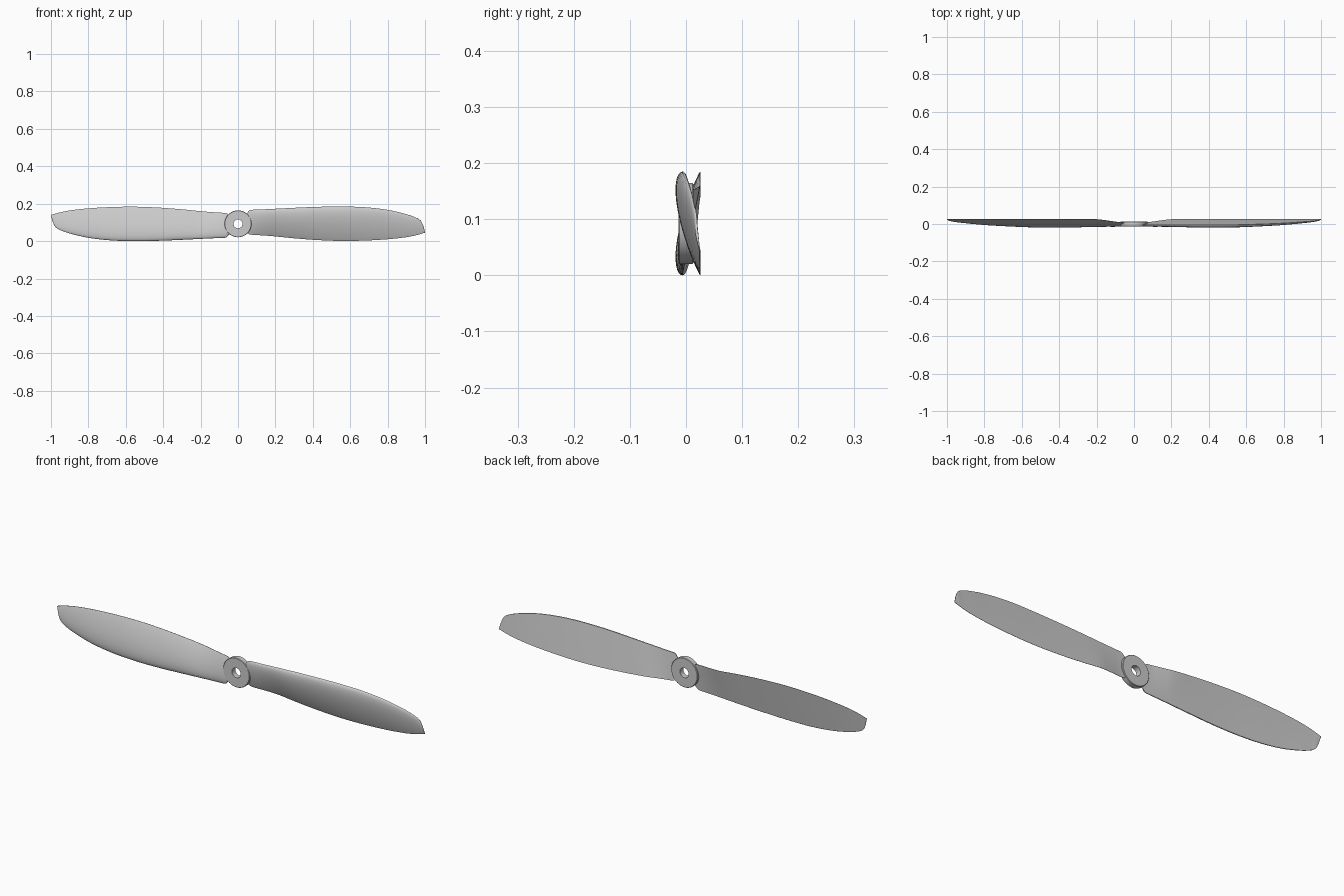
import bpy, bmesh, math

if "Cube" in bpy.data.objects:
    bpy.data.objects.remove(bpy.data.objects["Cube"])

CZ = 0.0925  # height of the rotation axis

# blade stations: x, leading z, trailing z, leading y, trailing y, thickness
STATIONS = [
    (0.040, 0.142, 0.052, -0.003, 0.006, 0.010),
    (0.052, 0.154, 0.042, -0.004, 0.008, 0.012),
    (0.062, 0.165, 0.036, -0.005, 0.009, 0.014),
    (0.090, 0.168, 0.033, -0.005, 0.011, 0.016),
    (0.140, 0.170, 0.030, -0.005, 0.018, 0.018),
    (0.200, 0.173, 0.025, -0.005, 0.025, 0.020),
    (0.300, 0.178, 0.015, -0.005, 0.025, 0.024),
    (0.420, 0.183, 0.006, -0.006, 0.025, 0.024),
    (0.550, 0.185, 0.001, -0.005, 0.025, 0.024),
    (0.680, 0.181, 0.003, -0.001, 0.025, 0.021),
    (0.800, 0.167, 0.010, 0.004, 0.025, 0.017),
    (0.900, 0.144, 0.021, 0.011, 0.025, 0.012),
    (0.955, 0.124, 0.032, 0.015, 0.025, 0.008),
    (0.977, 0.109, 0.038, 0.018, 0.025, 0.006),
    (0.990, 0.084, 0.042, 0.020, 0.025, 0.004),
    (1.000, 0.049, 0.045, 0.024, 0.025, 0.001),
]


def interpolate(rows, steps):
    """Smooth curve through rows, with finite-difference tangents in x."""
    def slope(i, k):
        a, b = rows[max(i - 1, 0)], rows[min(i + 1, len(rows) - 1)]
        return (b[k] - a[k]) / (b[0] - a[0])
    out = []
    for i in range(len(rows) - 1):
        p, q = rows[i], rows[i + 1]
        h = q[0] - p[0]
        for s in range(steps):
            t = s / steps
            row = [p[0] + h * t]
            for k in range(1, 6):
                row.append((2*t**3 - 3*t**2 + 1) * p[k] + (t**3 - 2*t**2 + t) * h * slope(i, k)
                           + (3*t**2 - 2*t**3) * q[k] + (t**3 - t**2) * h * slope(i + 1, k))
            out.append(row)
    out.append(list(rows[-1]))
    return out


def section(x, zl, zt, yl, yt, thick, n=20):
    """Flat-backed aerofoil: front curve to the trailing edge, then back curve."""
    ts = [(1 - math.cos(math.pi * i / n)) / 2 for i in range(n + 1)]
    pts = []
    for t in ts:
        bulge = 2.05 * math.sqrt(t) * (1 - t) ** 0.9 * 1.27
        pts.append((x, yl + (yt - yl) * t - thick * bulge - 0.0006, zl + (zt - zl) * t))
    for t in reversed(ts[1:]):
        pts.append((x, yl + (yt - yl) * t + 0.0006, zl + (zt - zl) * t))
    return pts


def finish(bm, name, angle):
    bmesh.ops.recalc_face_normals(bm, faces=bm.faces)
    me = bpy.data.meshes.new(name)
    bm.to_mesh(me)
    bm.free()
    ob = bpy.data.objects.new(name, me)
    bpy.context.collection.objects.link(ob)
    bpy.ops.object.select_all(action='DESELECT')
    ob.select_set(True)
    bpy.context.view_layer.objects.active = ob
    bpy.ops.object.shade_smooth_by_angle(angle=math.radians(angle))
    return ob


def make_blade(name, turn):
    bm = bmesh.new()
    loops = []
    for row in interpolate(STATIONS, 4):
        row[5] *= 0.8
        loops.append([bm.verts.new((turn * x, y, CZ + turn * (z - CZ)))
                      for x, y, z in section(*row)])
    for a, b in zip(loops, loops[1:]):
        for i in range(len(a)):
            j = (i + 1) % len(a)
            bm.faces.new((a[i], a[j], b[j], b[i]))
    bm.faces.new(loops[0])
    bm.faces.new(loops[-1])
    finish(bm, name, 40)


# two blades, half a turn apart about the y axis
make_blade("right_blade", 1)
make_blade("left_blade", -1)

# hub: bored disc with slightly eased rims, revolved about the y axis
profile = [(0.024, -0.0135), (0.070, -0.0135), (0.072, -0.0115),
           (0.072, 0.0115), (0.070, 0.0135), (0.024, 0.0135)]
bm = bmesh.new()
SIDES = 64
rings = []
for s in range(SIDES):
    a = 2 * math.pi * s / SIDES
    rings.append([bm.verts.new((r * math.cos(a), y, CZ + r * math.sin(a))) for r, y in profile])
for s in range(SIDES):
    a, b = rings[s], rings[(s + 1) % SIDES]
    for i in range(len(profile)):
        j = (i + 1) % len(profile)
        bm.faces.new((a[i], a[j], b[j], b[i]))
finish(bm, "hub", 30)
